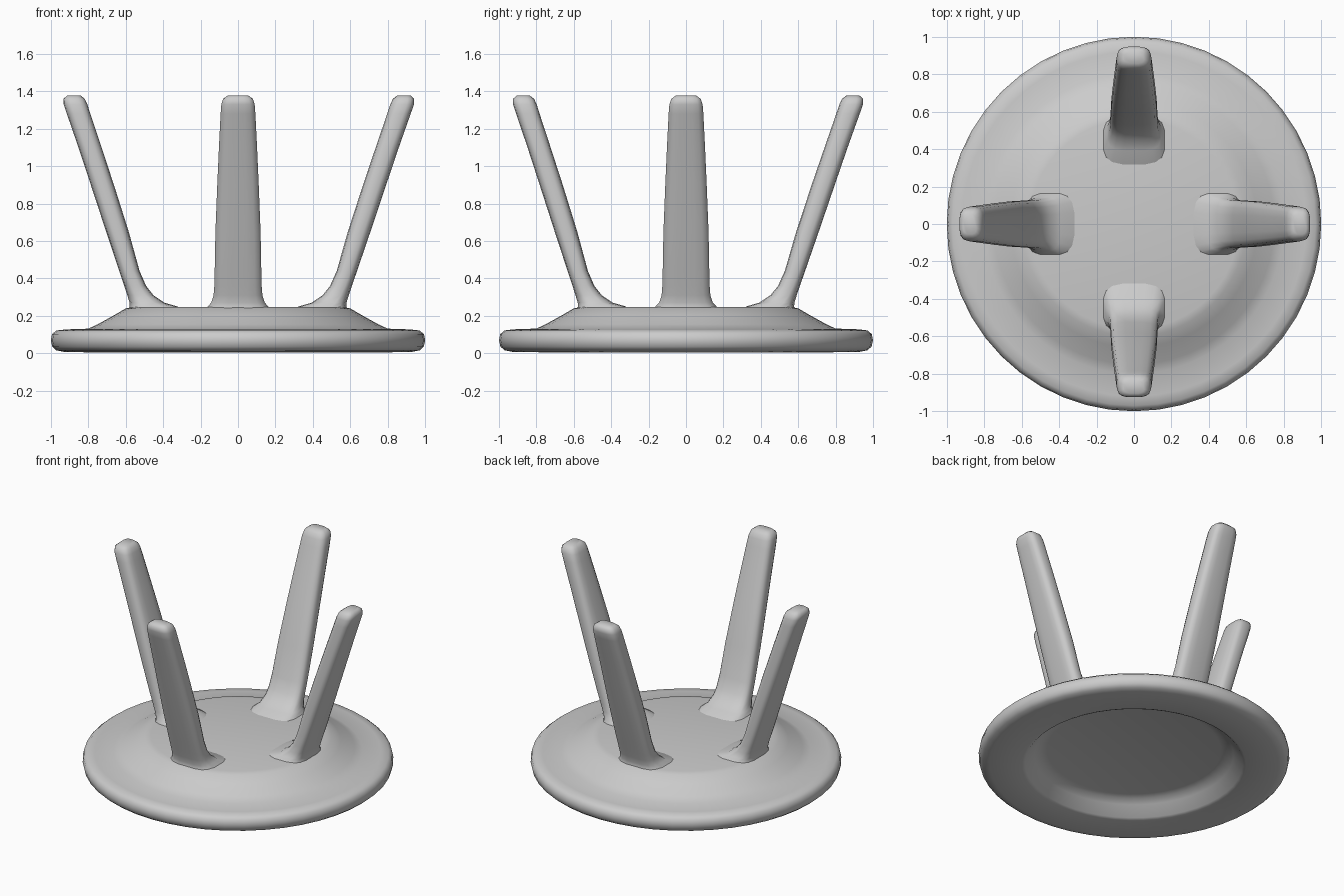
import bpy, bmesh, math
from mathutils import Vector

cube = bpy.data.objects.get("Cube")
if cube:
    bpy.data.objects.remove(cube, do_unlink=True)

grey = bpy.data.materials.new("plain grey")
grey.use_nodes = True
colour = (0.6, 0.6, 0.6, 1)
grey.diffuse_color = colour
grey.node_tree.nodes["Principled BSDF"].inputs["Base Color"].default_value = colour


def finish(name, bm, angle):
    """Turn a bmesh into a smooth-shaded grey object."""
    bmesh.ops.recalc_face_normals(bm, faces=bm.faces)
    mesh = bpy.data.meshes.new(name)
    bm.to_mesh(mesh)
    bm.free()
    mesh.materials.append(grey)
    obj = bpy.data.objects.new(name, mesh)
    bpy.context.collection.objects.link(obj)
    bpy.ops.object.select_all(action='DESELECT')
    obj.select_set(True)
    bpy.context.view_layer.objects.active = obj
    bpy.ops.object.shade_smooth_by_angle(angle=math.radians(angle))
    return obj


def loft(bm, rings):
    """Bridge rings of points and cap both ends."""
    loops = [[bm.verts.new(p) for p in ring] for ring in rings]
    n = len(loops[0])
    for a, b in zip(loops, loops[1:]):
        for i in range(n):
            j = (i + 1) % n
            bm.faces.new((a[i], a[j], b[j], b[i]))
    bm.faces.new(loops[0])
    bm.faces.new(loops[-1])


# Round seat lying upside down: (radius, z) from the hollow underside to the raised top
seat_profile = [(0.56, 0.11), (0.60, 0.10), (0.64, 0.075), (0.70, 0.012), (0.72, 0.004),
                (0.93, 0.008), (0.97, 0.016), (0.992, 0.035), (1.0, 0.07), (0.993, 0.103),
                (0.97, 0.122), (0.92, 0.128), (0.80, 0.132), (0.75, 0.155),
                (0.66, 0.205), (0.60, 0.24), (0.56, 0.248)]
SIDES = 48
bm = bmesh.new()
loft(bm, [[Vector((r * math.cos(t), r * math.sin(t), z))
           for t in (2 * math.pi * i / SIDES for i in range(SIDES))]
          for r, z in seat_profile])
finish("seat", bm, 40)

# Leg sections: (z, inner radius, outer radius, half width), flared at the foot
leg_sections = [(0.22, 0.28, 0.585, 0.18), (0.25, 0.32, 0.58, 0.165),
                (0.27, 0.39, 0.58, 0.145), (0.31, 0.45, 0.592, 0.132),
                (0.36, 0.49, 0.608, 0.128), (0.44, 0.525, 0.635, 0.126),
                (0.65, 0.583, 0.705, 0.122), (0.90, 0.662, 0.787, 0.112),
                (1.10, 0.728, 0.853, 0.103), (1.28, 0.788, 0.915, 0.094),
                (1.33, 0.804, 0.932, 0.09), (1.36, 0.818, 0.932, 0.08),
                (1.378, 0.842, 0.912, 0.055)]


def rounded_box(t, power=0.6):
    c, s = math.cos(t), math.sin(t)
    return (math.copysign(abs(c) ** power, c), math.copysign(abs(s) ** power, s))


def make_leg(name, turn, lean):
    """Loft one leg; lean pushes its tip outwards."""
    ca, sa = math.cos(turn), math.sin(turn)
    rings = []
    for z, inner, outer, half in leg_sections:
        ring = []
        for i in range(16):
            u, v = rounded_box(2 * math.pi * (i + 0.5) / 16)
            r = (inner + outer) / 2 + u * (outer - inner) / 2 + lean * (z - 0.25)
            w = v * half
            ring.append(Vector((r * ca - w * sa, r * sa + w * ca, z)))
        rings.append(ring)
    bm = bmesh.new()
    loft(bm, rings)
    finish(name, bm, 60)


# Four splayed legs
for k, (side, lean) in enumerate((("left", 0.008), ("back", 0.014),
                                  ("right", 0.0), ("front", -0.006))):
    make_leg(side + "_leg", k * math.pi / 2, lean)
